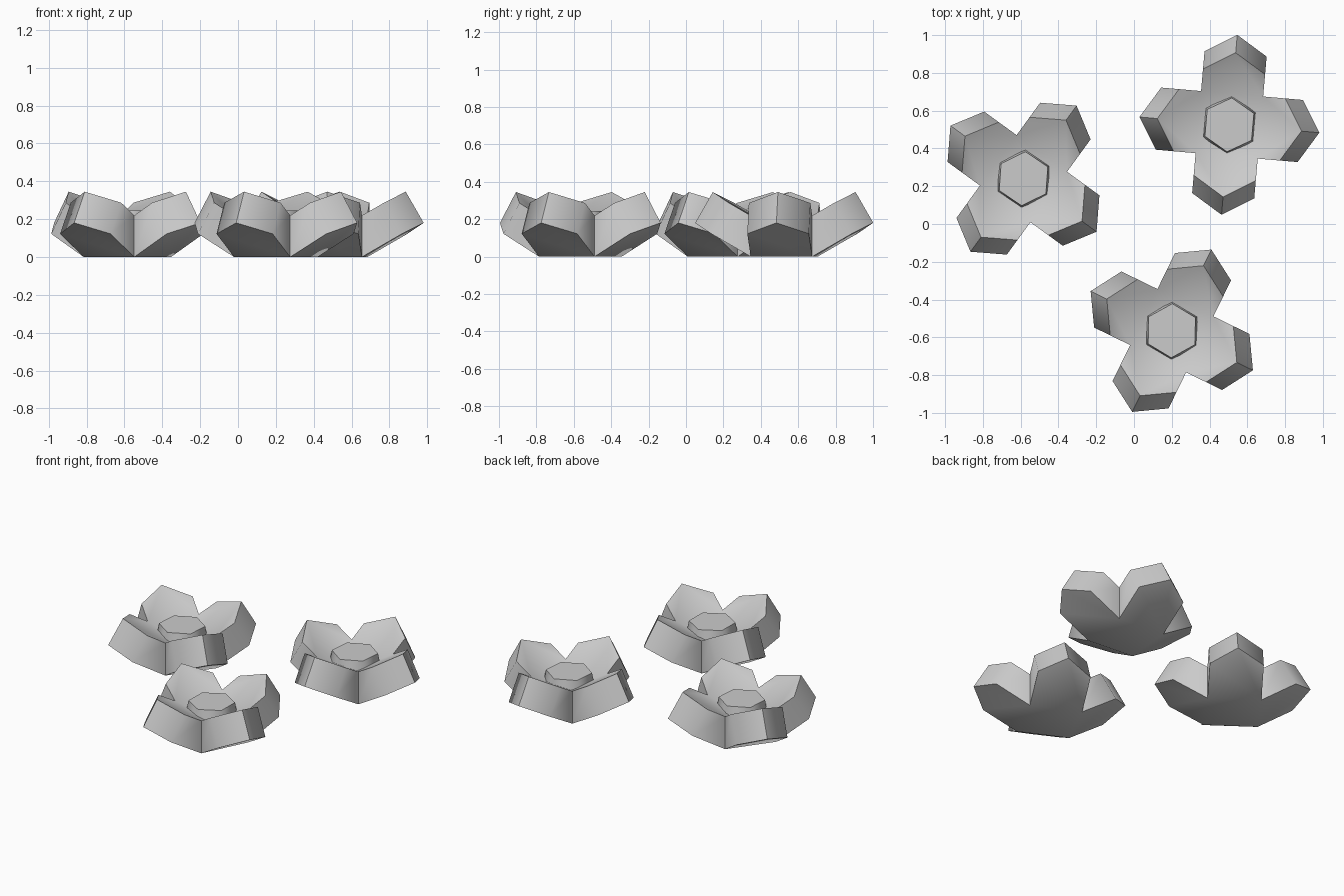
import bpy, bmesh
from math import radians, sin, cos, tan, pi

if "Cube" in bpy.data.objects:
    bpy.data.objects.remove(bpy.data.objects["Cube"])

TILT = radians(30)
T = 0.19            # petal thickness
W = 0.165           # half petal width = half base square
SHOULDER, APEX = 0.377, 0.478
DX, DZ = -T * sin(TILT), T * cos(TILT)


def rot(p, a):
    x, y, z = p
    return (x * cos(a) - y * sin(a), x * sin(a) + y * cos(a), z)


def low(r, y):
    return (r, y, (r - W) * tan(TILT))


def high(r, y):
    return (r + DX, y, (r - W) * tan(TILT) + DZ)


def finish(bm, name, loc, angle):
    bmesh.ops.remove_doubles(bm, verts=bm.verts, dist=1e-4)
    bmesh.ops.recalc_face_normals(bm, faces=bm.faces)
    me = bpy.data.meshes.new(name)
    bm.to_mesh(me)
    bm.free()
    ob = bpy.data.objects.new(name, me)
    bpy.context.collection.objects.link(ob)
    ob.location = (loc[0], loc[1], 0)
    ob.rotation_euler.z = radians(angle)
    bpy.context.view_layer.objects.active = ob
    ob.select_set(True)
    bpy.ops.object.shade_smooth_by_angle(angle=radians(60))
    ob.select_set(False)


def petals(name, loc, angle):
    # four tilted, pointed petals mitred together over a square foot
    bm = bmesh.new()
    corner_z = T / cos(TILT)
    outline = [(SHOULDER, -W), (APEX, 0), (SHOULDER, W)]
    under = [(W, -W, 0)] + [low(*p) for p in outline] + [(W, W, 0)]
    over = [(W, -W, corner_z)] + [high(*p) for p in outline] + [(W, W, corner_z)]
    centre = (0, 0, corner_z - W * tan(TILT))
    for k in range(4):
        a = k * pi / 2
        u = [bm.verts.new(rot(p, a)) for p in under]
        o = [bm.verts.new(rot(p, a)) for p in over]
        bm.faces.new(u)
        bm.faces.new([bm.verts.new(centre)] + o)
        for i in range(4):
            bm.faces.new((u[i], u[i + 1], o[i + 1], o[i]))
    # square foot
    bm.faces.new([bm.verts.new(rot((W, W, 0), k * pi / 2)) for k in range(4)])
    finish(bm, name, loc, angle)


def heart(name, loc, angle):
    # slightly tapered hexagonal disc in the middle
    bm = bmesh.new()
    rings = [[bm.verts.new(rot((r, 0, z), k * pi / 3)) for k in range(6)]
             for r, z in ((0.163, 0.14), (0.143, 0.245))]
    for ring in rings:
        bm.faces.new(ring)
    for i in range(6):
        j = (i + 1) % 6
        bm.faces.new((rings[0][i], rings[0][j], rings[1][j], rings[1][i]))
    finish(bm, name, loc, angle)


# three flowers: centre, petal angle, disc angle
flowers = [("left", (-0.585, 0.24), 54, 86),
           ("right", (0.505, 0.525), -5, 85),
           ("front", (0.20, -0.565), 64, 89)]
for side, loc, pa, ha in flowers:
    petals(side + "_flower_petals", loc, pa)
    heart(side + "_flower_centre", loc, ha)
